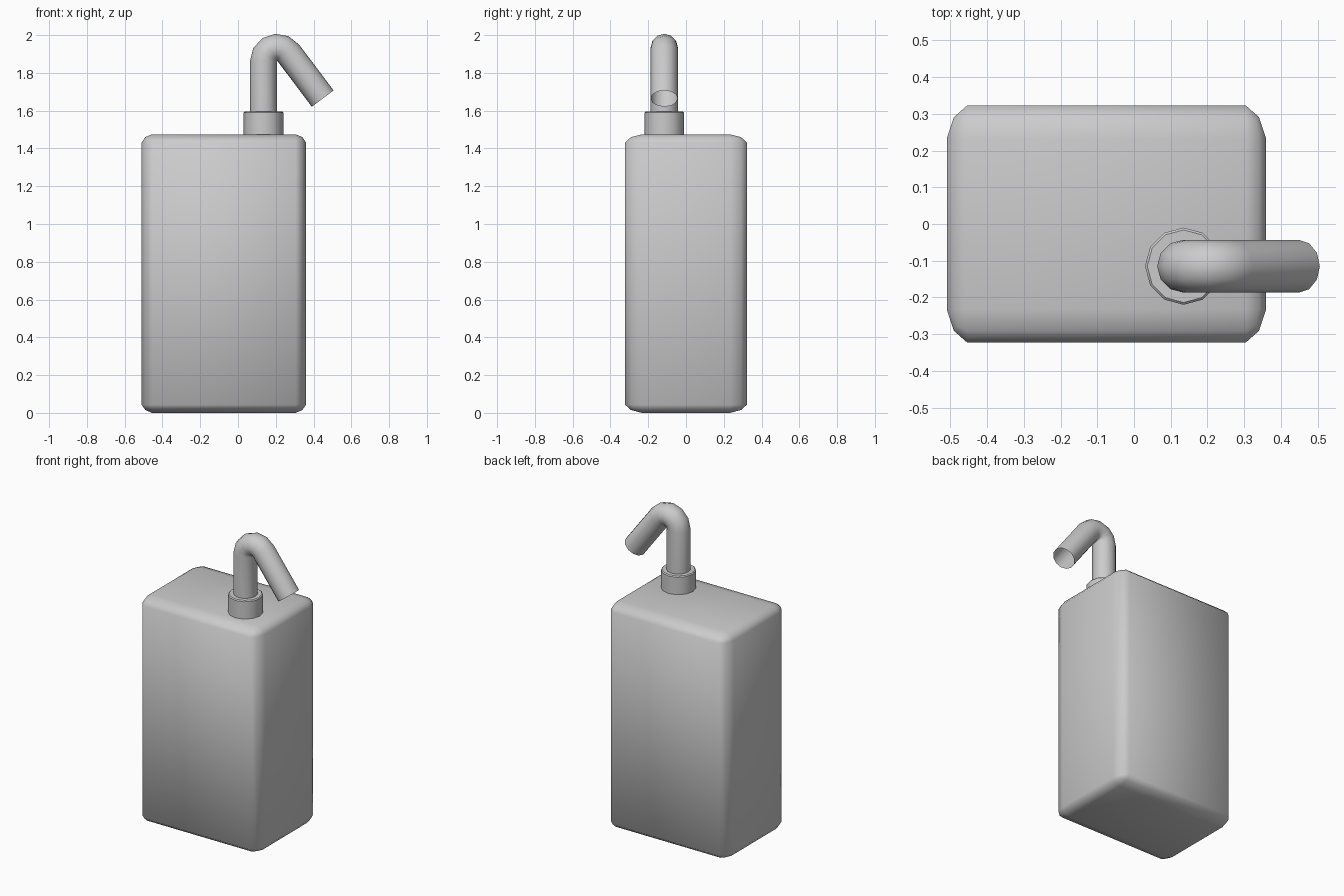
import bpy, bmesh, math
from mathutils import Vector, Matrix

if "Cube" in bpy.data.objects:
    bpy.data.objects.remove(bpy.data.objects["Cube"])

PX, PY = 0.135, -0.115   # pump axis


def finish(name, bm, angle):
    bmesh.ops.recalc_face_normals(bm, faces=bm.faces)
    me = bpy.data.meshes.new(name)
    bm.to_mesh(me)
    bm.free()
    ob = bpy.data.objects.new(name, me)
    bpy.context.collection.objects.link(ob)
    bpy.ops.object.select_all(action='DESELECT')
    ob.select_set(True)
    bpy.context.view_layer.objects.active = ob
    bpy.ops.object.shade_smooth_by_angle(angle=math.radians(angle))
    return ob


# bottle: bevelled box, stretched so the bevel differs per axis
size, bevel = (0.87, 0.645, 1.475), (0.055, 0.09, 0.043)
bm = bmesh.new()
bmesh.ops.create_cube(bm, size=1)
bmesh.ops.scale(bm, vec=[s / b for s, b in zip(size, bevel)], verts=bm.verts)
bmesh.ops.bevel(bm, geom=bm.edges[:], offset=1, segments=2, profile=0.42, affect='EDGES')
bmesh.ops.scale(bm, vec=bevel, verts=bm.verts)
bmesh.ops.translate(bm, vec=(-0.075, 0, size[2] / 2), verts=bm.verts)
finish("bottle", bm, 60)

# collar: 12-sided ring with a softened top edge
bm = bmesh.new()
bmesh.ops.create_cone(bm, cap_ends=True, segments=12, radius1=0.105, radius2=0.105, depth=0.13,
                      matrix=Matrix.Translation((PX, PY, 1.53)))
top = [e for e in bm.edges if all(v.co.z > 1.55 for v in e.verts)]
bmesh.ops.bevel(bm, geom=top, offset=0.006, segments=1, profile=0.5, affect='EDGES')
finish("collar", bm, 40)

# spout: open tube swept up, round a tight bend and down to the right
R, r, N = 0.073, 0.072, 12
cx, cz = PX + R, 1.862
end = math.radians(37)
rings = [(PX, 1.56, math.pi)]
for i in range(6):
    a = math.pi + (end - math.pi) * i / 5
    rings.append((cx + R * math.cos(a), cz + R * math.sin(a), a))
rings.append((rings[-1][0] + 0.303 * math.sin(end), rings[-1][1] - 0.303 * math.cos(end), end))
bm = bmesh.new()
prev = None
for x, z, a in rings:
    out = Vector((math.cos(a), 0, math.sin(a)))
    ring = []
    for k in range(N):
        t = 2 * math.pi * k / N
        ring.append(bm.verts.new(Vector((x, PY, z)) + r * (math.cos(t) * out + math.sin(t) * Vector((0, 1, 0)))))
    if prev:
        for k in range(N):
            bm.faces.new((prev[k], prev[(k + 1) % N], ring[(k + 1) % N], ring[k]))
    prev = ring
finish("spout", bm, 60)
